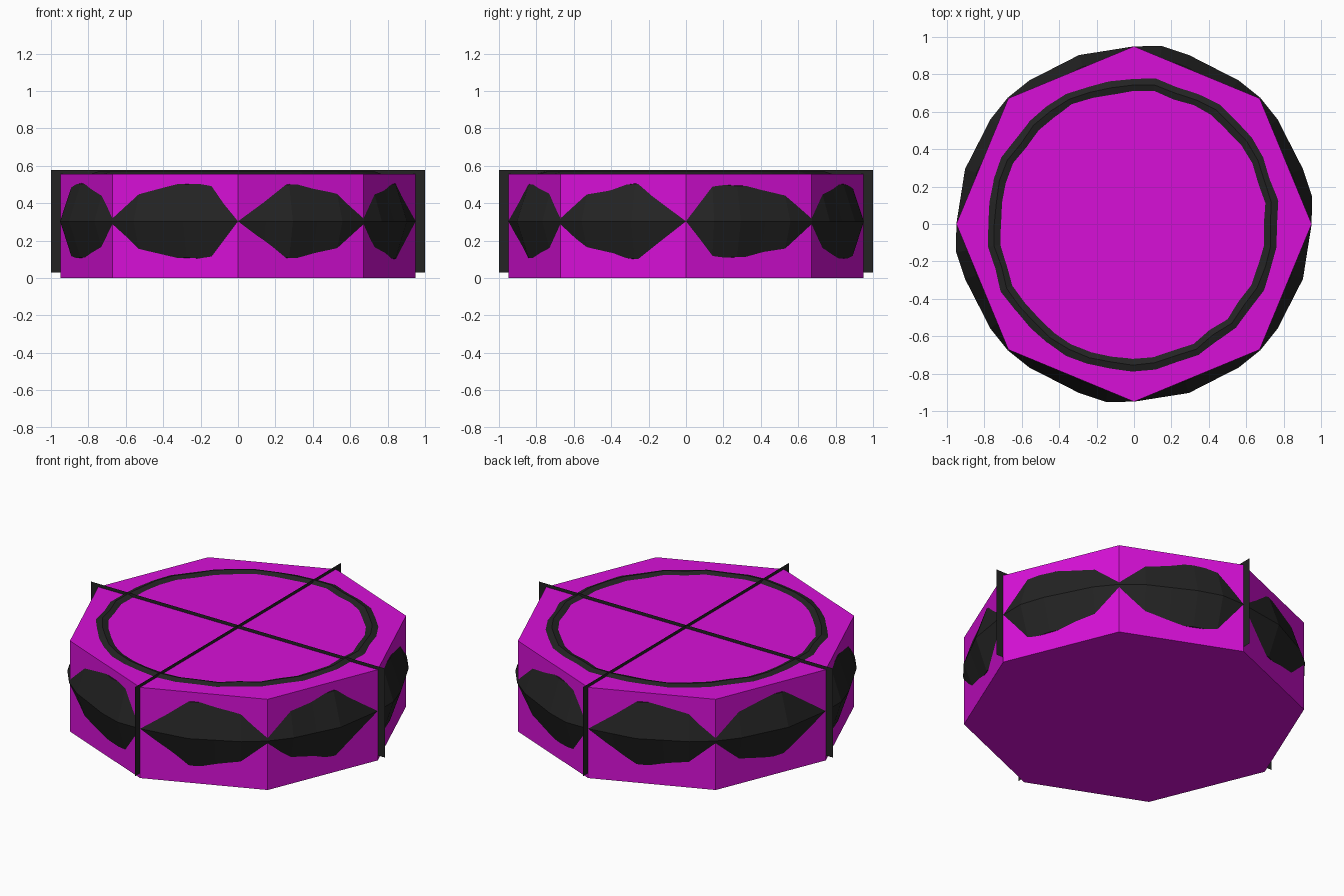
import bpy, bmesh, math, random

if "Cube" in bpy.data.objects:
    bpy.data.objects.remove(bpy.data.objects["Cube"])
random.seed(4)


def material(name, rgb):
    m = bpy.data.materials.new(name)
    m.diffuse_color = (*rgb, 1)
    m.use_nodes = True
    m.node_tree.nodes["Principled BSDF"].inputs["Base Color"].default_value = m.diffuse_color
    return m


magenta = material("magenta", (0.68, 0.005, 0.68))
black = material("soft black", (0.017, 0.017, 0.017))


def make_object(name, bm, mat):
    me = bpy.data.meshes.new(name)
    bmesh.ops.recalc_face_normals(bm, faces=bm.faces)
    bm.to_mesh(me)
    bm.free()
    me.materials.append(mat)
    ob = bpy.data.objects.new(name, me)
    bpy.context.collection.objects.link(ob)
    return ob


# Octagonal body with corners on the x and y axes
H, R = 0.557, 0.95
bm = bmesh.new()
ring = [bm.verts.new((R * math.cos(i * math.pi / 4), R * math.sin(i * math.pi / 4), 0)) for i in range(8)]
base = bm.faces.new(ring)
top = bmesh.ops.extrude_face_region(bm, geom=[base], use_keep_orig=True)["geom"]
for v in top:
    if isinstance(v, bmesh.types.BMVert):
        v.co.z = H
make_object("octagon_body", bm, magenta)

# Lumpy embedded ring: bulges through the side faces and just breaks the top
profile = [(0.95, 0), (0.885, 0.195), (0.785, 0.252), (0.745, 0.266), (0.705, 0.252),
           (0.62, 0.15), (0.57, 0), (0.62, -0.15), (0.745, -0.25), (0.885, -0.195)]
bumps = (9, 81, 189, 261)
bm = bmesh.new()
loops = []
for i in range(40):
    deg = i * 9
    a = math.radians(deg)
    if deg in bumps:
        grow = 0.013
    elif deg % 90 == 45:
        grow = 0.005
    elif i % 2:
        grow = -0.012
    else:
        grow = 0.0
    wobble = random.uniform(-0.01, 0.01)
    loop = []
    for k, (r, z) in enumerate(profile):
        if k in (0, 1, 9):
            r += grow
            if k:
                z += random.uniform(-0.008, 0.008)
        elif k in (2, 3, 4):
            r += wobble + random.uniform(-0.004, 0.004)
        shift = -0.008 if k in (2, 3, 4) else 0
        loop.append(bm.verts.new((r * math.cos(a) + shift, r * math.sin(a), 0.303 + z)))
    loops.append(loop)
n = len(profile)
for i in range(40):
    p, q = loops[i], loops[(i + 1) % 40]
    for k in range(n):
        bm.faces.new((p[k], q[k], q[(k + 1) % n], p[(k + 1) % n]))
make_object("lumpy_ring", bm, black)

# Two paper-thin crossed blades standing upright along the axes
for name, dx, dy in (("blade_x", 1, 0), ("blade_y", 0, 1)):
    bm = bmesh.new()
    bm.faces.new([bm.verts.new((s * dx, s * dy, z))
                  for s, z in ((-1, 0.03), (1, 0.03), (1, 0.577), (-1, 0.577))])
    make_object(name, bm, black)
